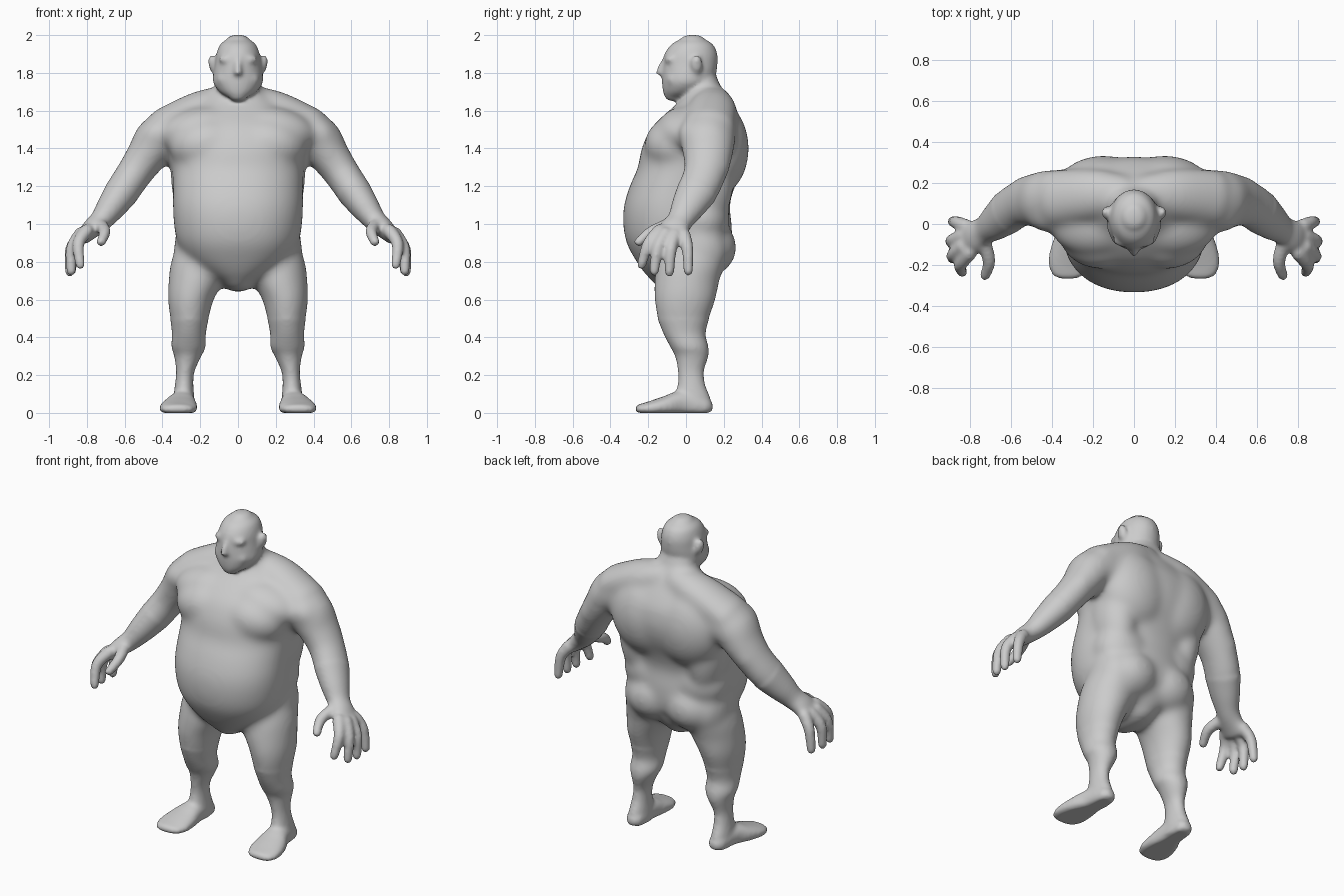
import bpy, bmesh, math
from mathutils import Vector, Matrix

bm = bmesh.new()
SIDES = (1, -1)


def catmull(rows, steps):
    """Smoothly interpolate rows of numbers."""
    out = []
    for i in range(len(rows) - 1):
        p0, p1, p2, p3 = (rows[max(i - 1, 0)], rows[i], rows[i + 1], rows[min(i + 2, len(rows) - 1)])
        for k in range(steps):
            t = k / steps
            out.append([0.5 * (2 * b + (c - a) * t + (2 * a - 5 * b + 4 * c - d) * t * t
                        + (3 * b - a - 3 * c + d) * t ** 3) for a, b, c, d in zip(p0, p1, p2, p3)])
    return out + [list(rows[-1])]


def tube(rows, ref=(0, 1, 0), side=1, flat=False, power=2.0, cap=0.6, steps=4, n=40):
    """Loft rings (x, y, z, radius along ref, radius across) with rounded ends."""
    rows = catmull(rows, steps)
    pts = [Vector(r[:3]) for r in rows]
    rings = []
    for i, r in enumerate(rows):
        t = (pts[min(i + 1, len(pts) - 1)] - pts[max(i - 1, 0)]).normalized()
        if flat:
            t = Vector((0, 0, math.copysign(1, t.z)))
        u = Vector(ref)
        u = (u - t * u.dot(t)).normalized()
        rings.append((pts[i], t, u, t.cross(u), r[3], r[4]))

    def end(ring, sign):
        p, t, u, v, a, b = ring
        return [(p + t * sign * min(a, b) * cap * math.sin(q), t, u, v, a * math.cos(q), b * math.cos(q))
                for q in (0.5, 1.0, 1.4)]
    rings = end(rings[0], -1)[::-1] + rings + end(rings[-1], 1)
    loops = []
    for p, t, u, v, a, b in rings:
        loop = []
        for k in range(n):
            c, s = math.cos(2 * math.pi * k / n), math.sin(2 * math.pi * k / n)
            c = math.copysign(abs(c) ** (2 / power), c)
            s = math.copysign(abs(s) ** (2 / power), s)
            co = p + u * a * c + v * b * s
            loop.append(bm.verts.new((co.x * side, co.y, max(co.z, 0))))
        loops.append(loop)
    for A, B in zip(loops, loops[1:]):
        for k in range(n):
            bm.faces.new((A[k], A[(k + 1) % n], B[(k + 1) % n], B[k]))
    bm.faces.new(loops[0])
    bm.faces.new(loops[-1])


def stack(sections, side=1, power=2.0, cap=0.6):
    """Loft level sections given as (z, centre x, half width, front y, back y)."""
    tube([(cx, (f + b) / 2, z, (b - f) / 2, w) for z, cx, w, f, b in sections],
         side=side, flat=True, power=power, cap=cap)


def blob(c, r, side=1, tilt=0.0):
    """Ellipsoid muscle, tilted about the y axis."""
    m = (Matrix.Translation((c[0] * side, c[1], c[2])) @ Matrix.Rotation(tilt * side, 4, 'Y')
         @ Matrix.Diagonal((*r, 1)))
    bmesh.ops.create_uvsphere(bm, u_segments=32, v_segments=20, radius=1, matrix=m)


def skin(name, voxel, rounds):
    """Turn the parts so far into one fused, softened object."""
    bmesh.ops.recalc_face_normals(bm, faces=bm.faces)
    mesh = bpy.data.meshes.new(name)
    bm.to_mesh(mesh)
    ob = bpy.data.objects.new(name, mesh)
    bpy.context.collection.objects.link(ob)
    fuse = ob.modifiers.new("fuse", 'REMESH')
    fuse.mode = 'VOXEL'
    fuse.voxel_size = voxel
    fuse.use_smooth_shade = True
    soften = ob.modifiers.new("soften", 'SMOOTH')
    soften.factor = .5
    soften.iterations = rounds
    return ob


ARM = [(.30, .12, 1.48, .145, .13), (.415, .115, 1.45, .148, .13), (.485, .115, 1.36, .132, .108),
       (.55, .10, 1.267, .115, .096), (.612, .06, 1.175, .11, .092), (.672, .01, 1.09, .09, .077),
       (.725, -.03, 1.02, .07, .06), (.775, -.06, .975, .08, .052), (.82, -.075, .93, .092, .04)]
LEG = [(.92, .18, .13, -.12, .19), (.80, .205, .15, -.155, .205), (.70, .222, .146, -.168, .178),
       (.60, .25, .122, -.168, .158), (.50, .257, .102, -.152, .124), (.42, .26, .09, -.12, .104),
       (.35, .262, .091, -.084, .119), (.30, .266, .072, -.058, .119), (.22, .279, .049, -.043, .095),
       (.15, .285, .049, -.044, .102), (.08, .287, .056, -.067, .129), (.02, .287, .06, -.07, .137)]

# Torso with the big belly
stack([(.69, 0, .085, -.175, .14), (.74, 0, .18, -.22, .18), (.81, 0, .265, -.268, .21),
       (.90, 0, .32, -.315, .242), (1.0, 0, .34, -.333, .242), (1.1, 0, .345, -.328, .232),
       (1.2, 0, .345, -.298, .26), (1.3, 0, .35, -.255, .305), (1.4, 0, .36, -.235, .328),
       (1.5, 0, .36, -.19, .318), (1.57, 0, .315, -.125, .285), (1.64, 0, .21, -.045, .24),
       (1.70, 0, .135, -.01, .195), (1.78, 0, .107, -.01, .165)], power=2.2)
blob((0, .08, .89), (.22, .162, .13))

for s in SIDES:
    # Trapezius and collar
    tube([(.03, .14, 1.65, .095, .09), (.2, .14, 1.60, .13, .105), (.40, .12, 1.51, .14, .10)], side=s)
    blob((.2, .01, 1.50), (.22, .165, .12), s, .2)
    # Chest
    blob((.16, -.05, 1.42), (.205, .17, .15), s, .1)
    # Shoulder blade, flank, waist roll, buttock and hip
    blob((.15, .165, 1.40), (.23, .168, .25), s, .2)
    blob((.235, .1, 1.22), (.12, .15, .26), s, .1)
    blob((.17, .085, 1.03), (.175, .148, .15), s)
    blob((.13, .10, .875), (.175, .168, .155), s, .2)
    blob((.235, .06, .86), (.105, .155, .17), s)
    # Shoulder, elbow and limbs
    blob((.43, .10, 1.478), (.125, .14, .09), s, .7)
    blob((.52, .16, 1.325), (.115, .078, .065), s, .9)
    tube(ARM, side=s)
    stack(LEG, s)

# Soften the large masses once, then add the finer parts on top
mass = skin("body_mass", .015, 22)
soft = bpy.data.meshes.new_from_object(mass.evaluated_get(bpy.context.evaluated_depsgraph_get()))
bpy.data.objects.remove(mass)
bm.clear()
bm.from_mesh(soft)

# Head and nose
stack([(1.668, 0, .045, -.11, -.02), (1.70, 0, .098, -.122, .09), (1.75, 0, .132, -.127, .14),
       (1.80, 0, .130, -.126, .16), (1.85, 0, .122, -.122, .167), (1.90, 0, .115, -.114, .166),
       (1.95, 0, .095, -.079, .144), (1.978, 0, .06, -.03, .10)], cap=.4)
tube([(0, -.105, 1.87, .02, .022), (0, -.128, 1.83, .021, .018), (0, -.138, 1.798, .023, .023)])

for s in SIDES:
    # Brow, cheek and ear
    blob((.045, -.078, 1.868), (.058, .036, .028), s, -.1)
    blob((.05, -.055, 1.765), (.065, .055, .055), s)
    blob((.130, .055, 1.842), (.026, .032, .055), s, .25)
    # Forearm and lower leg at full thickness
    tube(ARM[4:], side=s)
    stack(LEG[4:], s)
    blob((.258, -.055, .44), (.064, .06, .09), s)
    # Fingers and thumb
    for a, b, c in (((.80, -.14, .965), (.845, -.20, .895), (.835, -.235, .785)),
                    ((.83, -.11, .95), (.88, -.15, .87), (.883, -.168, .75)),
                    ((.83, -.06, .94), (.885, -.08, .865), (.89, -.088, .745)),
                    ((.82, -.01, .94), (.866, .008, .87), (.882, .012, .75)),
                    ((.735, -.08, 1.0), (.705, -.18, .96), (.725, -.25, .905))):
        tube([(*a, .038, .036), (*b, .032, .032), (*c, .026, .026)],
             ref=(1, .3, 0), side=s, cap=1, n=16)
    # Foot
    tube([(.287, .085, .035, .056, .05), (.294, -.02, .05, .068, .066), (.308, -.11, .036, .093, .052),
          (.318, -.19, .024, .10, .038), (.318, -.235, .02, .085, .029)],
         ref=(1, 0, 0), side=s, power=2.3, cap=1.2)

# Fuse every part into one smooth skin
skin("body", .0105, 10)
bm.free()
